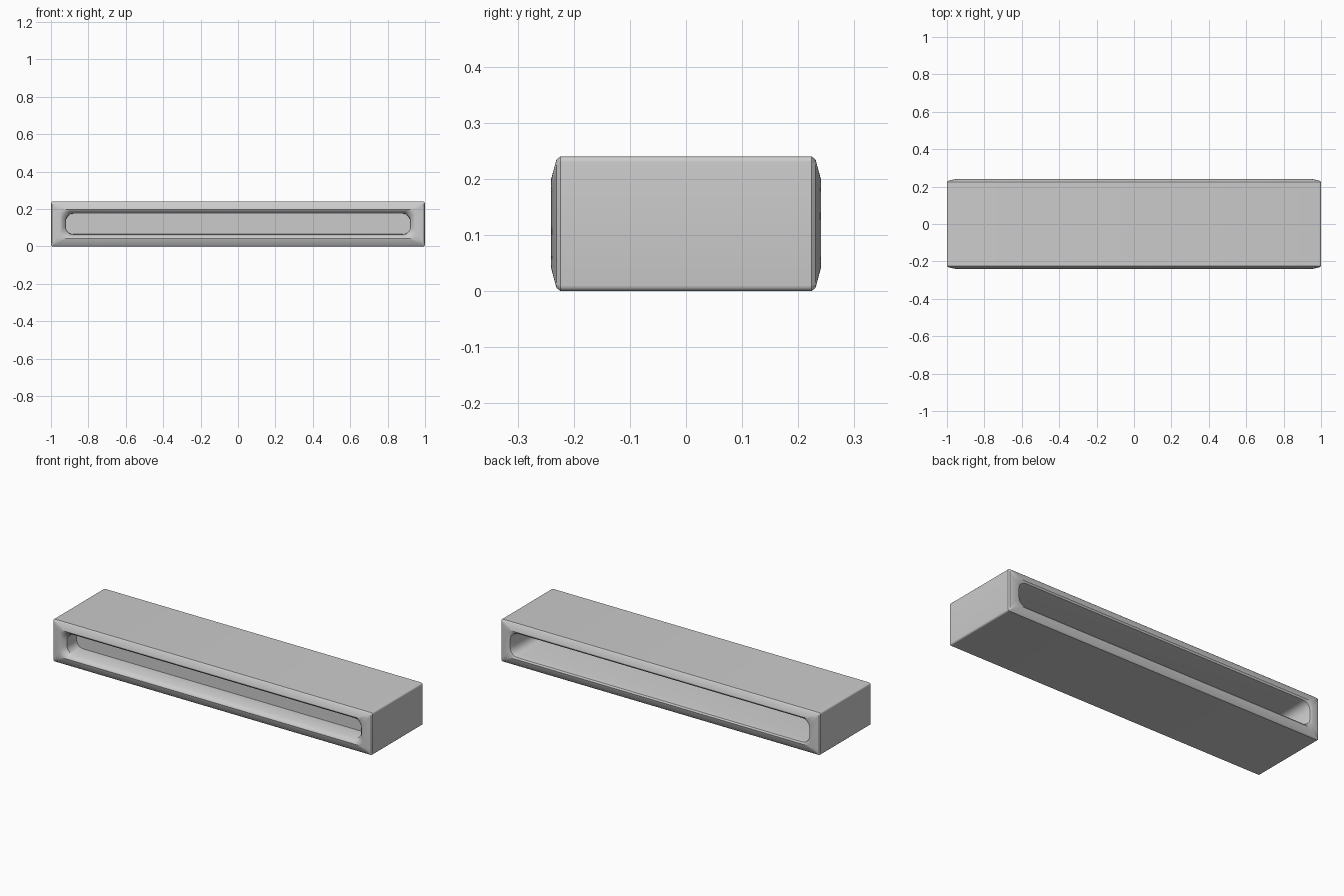
import bpy, bmesh, math

if "Cube" in bpy.data.objects:
    bpy.data.objects.remove(bpy.data.objects["Cube"])

CZ = 0.12   # mid height of the slab
SEG = 5     # segments per rounded corner


def rounded_loop(bm, hx, hz, r, y):
    """Ring of vertices: a rounded rectangle in the xz plane at depth y."""
    ring = []
    for sx, sz, start in ((1, 1, 0), (-1, 1, 90), (-1, -1, 180), (1, -1, 270)):
        for i in range(SEG + 1):
            a = math.radians(start + 90 * i / SEG)
            ring.append(bm.verts.new((sx * (hx - r) + r * math.cos(a), y,
                                      CZ + sz * (hz - r) + r * math.sin(a))))
    return ring


# Cross-sections: front panel, front recess, lip, outer shell, lip, back recess
sections = [
    (0.920, 0.055, 0.040, -0.130),
    (0.922, 0.057, 0.042, -0.215),
    (0.938, 0.068, 0.045, -0.235),
    (0.950, 0.077, 0.030, -0.241),
    (0.994, 0.114, 0.008, -0.231),
    (1.000, 0.120, 0.010, -0.224),
    (1.000, 0.120, 0.010, 0.224),
    (0.994, 0.114, 0.008, 0.231),
    (0.950, 0.077, 0.030, 0.241),
    (0.938, 0.068, 0.045, 0.235),
    (0.930, 0.063, 0.045, 0.200),
    (0.920, 0.055, 0.040, -0.080),
]

bm = bmesh.new()
rings = [rounded_loop(bm, *s) for s in sections]
for a, b in zip(rings, rings[1:]):
    n = len(a)
    for i in range(n):
        j = (i + 1) % n
        bm.faces.new((a[i], a[j], b[j], b[i]))
# Recess floors
bm.faces.new(rings[0])
bm.faces.new(rings[-1])
bmesh.ops.recalc_face_normals(bm, faces=bm.faces)

mesh = bpy.data.meshes.new("slotted_housing")
bm.to_mesh(mesh)
bm.free()
housing = bpy.data.objects.new("slotted_housing", mesh)
bpy.context.collection.objects.link(housing)

# Smooth rounded corners, crisp panel edges
bpy.context.view_layer.objects.active = housing
housing.select_set(True)
bpy.ops.object.shade_smooth_by_angle(angle=math.radians(35))
